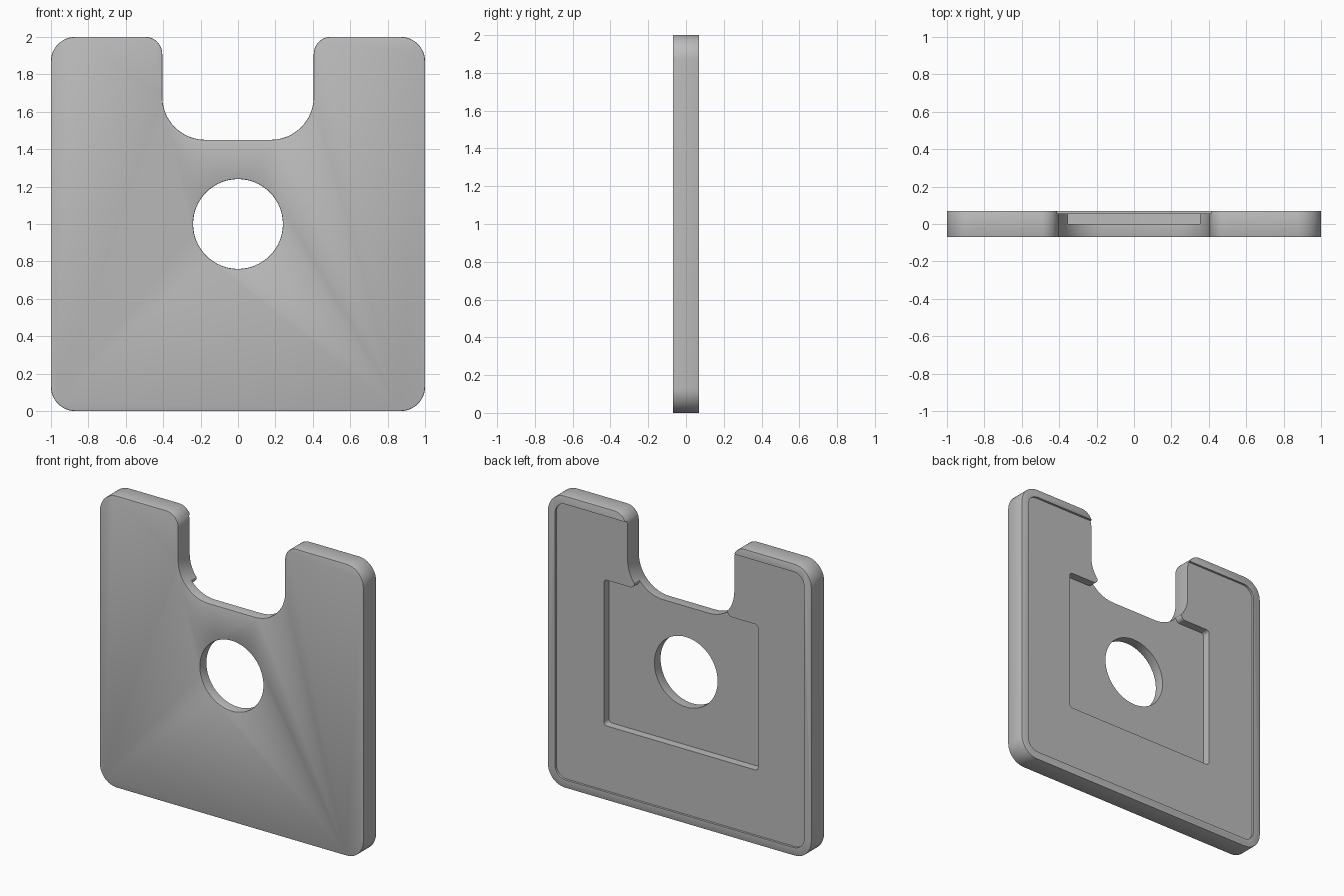
import bpy, bmesh
from math import radians, sin, cos, pi
from mathutils import Vector

cube = bpy.data.objects.get("Cube")
if cube:
    bpy.data.objects.remove(cube)

HALF_DEPTH = 0.07

grey = bpy.data.materials.new("plain grey")
grey.use_nodes = True
grey.diffuse_color = (0.5, 0.5, 0.5, 1)
grey.node_tree.nodes["Principled BSDF"].inputs["Base Color"].default_value = (0.5, 0.5, 0.5, 1)


def rounded(corners, steps=12):
    """Outline from (x, z, radius) corners, each replaced by a tangent arc."""
    out = []
    for i, (x, z, r) in enumerate(corners):
        p = Vector((x, z))
        if r == 0:
            out.append(p)
            continue
        a = (Vector(corners[i - 1][:2]) - p).normalized()
        b = (Vector(corners[(i + 1) % len(corners)][:2]) - p).normalized()
        half = a.angle(b) / 2
        centre = p + (a + b).normalized() * (r / sin(half))
        start = p + a * (r * cos(half) / sin(half)) - centre
        end = p + b * (r * cos(half) / sin(half)) - centre
        for k in range(steps + 1):
            t = k / steps
            sweep = pi - 2 * half
            arm = (start * sin((1 - t) * sweep) + end * sin(t * sweep)) / sin(sweep)
            out.append(centre + arm)
    return out


def mirrored(right):
    """Close a right-hand run of corners with its mirror image."""
    return right + [(-x, z, r) for x, z, r in reversed(right)]


def prism(name, outline, y0, y1):
    bm = bmesh.new()
    face = bm.faces.new([bm.verts.new((p.x, y0, p.y)) for p in outline])
    top = bmesh.ops.extrude_face_region(bm, geom=[face])["geom"]
    bmesh.ops.translate(bm, vec=(0, y1 - y0, 0),
                        verts=[v for v in top if isinstance(v, bmesh.types.BMVert)])
    bmesh.ops.recalc_face_normals(bm, faces=bm.faces)
    mesh = bpy.data.meshes.new(name)
    bm.to_mesh(mesh)
    bm.free()
    mesh.materials.append(grey)
    obj = bpy.data.objects.new(name, mesh)
    bpy.context.collection.objects.link(obj)
    return obj


def apply(obj, mod):
    bpy.context.view_layer.objects.active = obj
    bpy.ops.object.modifier_apply(modifier=mod.name)


def cut(obj, cutter):
    mod = obj.modifiers.new("cut", "BOOLEAN")
    mod.operation = "DIFFERENCE"
    mod.solver = "EXACT"
    mod.object = cutter
    cutter.hide_render = True
    apply(obj, mod)
    bpy.data.objects.remove(cutter)


# Plate with rounded corners and a notch in the top edge
plate = prism("notched_plate", rounded(mirrored([
    (1, 0, 0.13), (1, 2, 0.13), (0.405, 2, 0.09), (0.405, 1.45, 0.23)])),
    -HALF_DEPTH, HALF_DEPTH)

# Round centre hole
circle = [Vector((0.24 * cos(a), 1 + 0.24 * sin(a)))
          for a in (2 * pi * k / 64 for k in range(64))]
cut(plate, prism("hole_cutter", circle, -0.3, 0.3))

# Softened outer edges
bevel = plate.modifiers.new("edge", "BEVEL")
bevel.width = 0.008
bevel.segments = 2
bevel.limit_method = "ANGLE"
bevel.angle_limit = radians(50)
apply(plate, bevel)

# Shallow back recess that leaves a thin rim
cut(plate, prism("recess_cutter", rounded(mirrored([
    (0.945, 0.055, 0.08), (0.945, 1.945, 0.08)])), 0.055, 0.3))

# Deeper rectangular pocket opening into the notch
cut(plate, prism("pocket_cutter", rounded(mirrored([
    (0.585, 0.5, 0.025), (0.585, 1.5, 0.025), (0.345, 1.5, 0.03), (0.36, 1.56, 0)])),
    0.0, 0.3))

# Smooth curves, sharp edges
bpy.ops.object.select_all(action="DESELECT")
plate.select_set(True)
bpy.context.view_layer.objects.active = plate
bpy.ops.object.shade_smooth_by_angle(angle=radians(30))
